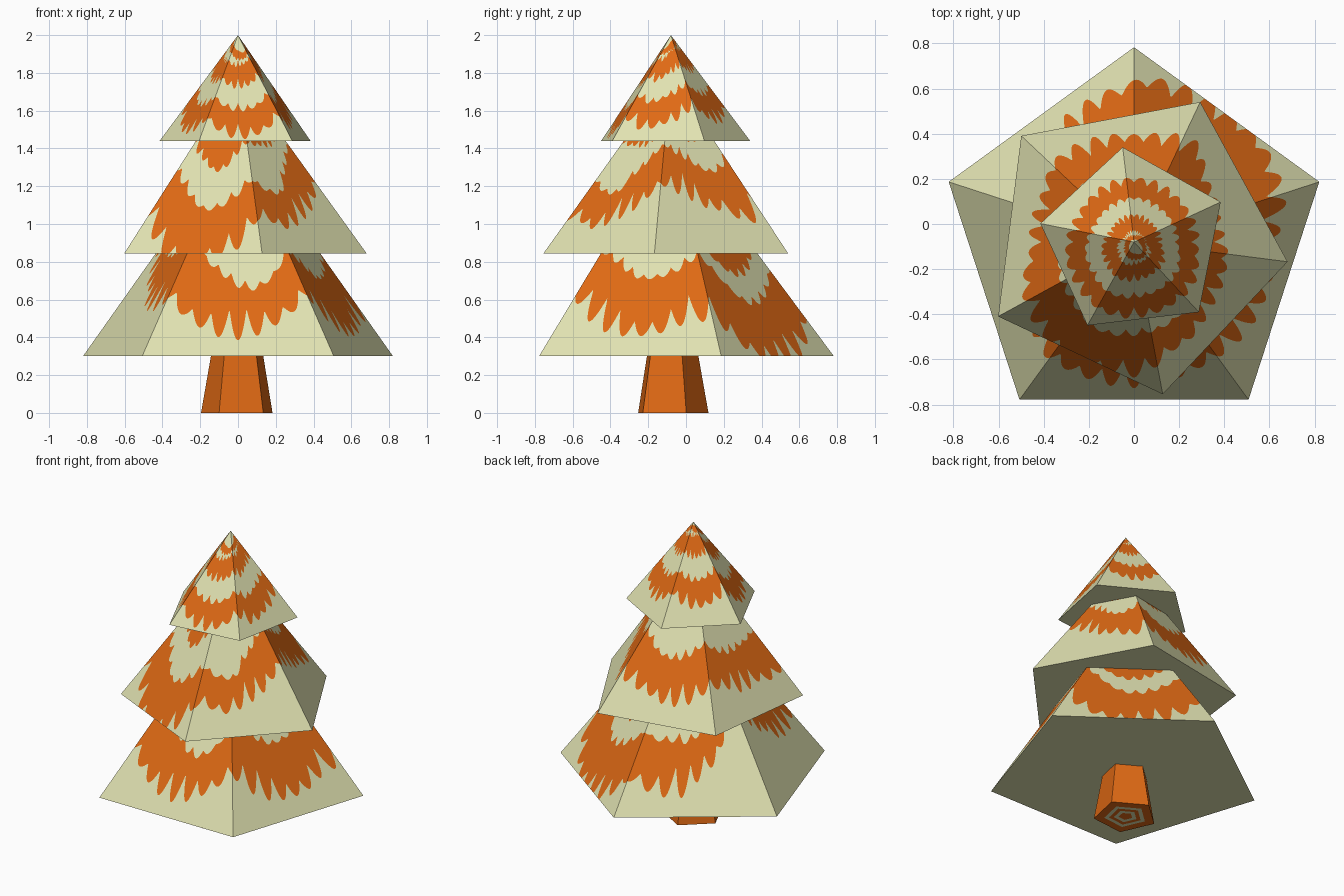
import bpy, math

if "Cube" in bpy.data.objects:
    bpy.data.objects.remove(bpy.data.objects["Cube"])

CY = -0.08          # the tree axis sits slightly forward
STEPS = 720         # angular steps, a multiple of five so corners stay sharp


def material(name, rgb):
    m = bpy.data.materials.new(name)
    m.diffuse_color = (*rgb, 1)
    m.use_nodes = True
    m.node_tree.nodes["Principled BSDF"].inputs["Base Color"].default_value = m.diffuse_color
    return m


cream = material("pale_cream", (0.75, 0.76, 0.44))
orange = material("burnt_orange", (0.74, 0.142, 0.007))


def make_object(name, verts, faces, mats):
    me = bpy.data.meshes.new(name)
    me.from_pydata(verts, [], faces)
    me.materials.append(cream)
    me.materials.append(orange)
    for p, m in zip(me.polygons, mats):
        p.material_index = m
    ob = bpy.data.objects.new(name, me)
    bpy.context.collection.objects.link(ob)
    return ob


def around(table, deg):
    """Periodic smooth interpolation of a {degrees: radius} table."""
    keys = sorted(table)
    deg %= 360
    for a, b in zip(keys, keys[1:] + [keys[0] + 360]):
        for d in (deg, deg + 360):
            if a <= d <= b:
                t = (d - a) / (b - a)
                t = t * t * (3 - 2 * t)
                return table[a] * (1 - t) + table[b % 360] * t


def rim(R, corner, deg):
    """Radius of a pentagon outline in a given direction."""
    off = (deg - corner) % 72 - 36
    return R * math.cos(math.radians(36)) / math.cos(math.radians(off))


def tier(name, R, corner, z0, z1, bands, teeth):
    """Pentagonal cone cut into rings; bands = (radius table, colour inside it, wave size)."""
    verts, faces, mats = [], [], []
    cols = []
    for i in range(STEPS):
        deg = corner + 360 * i / STEPS
        edge = rim(R, corner, deg)
        radii = [0.0]
        for table, _, amp in bands:
            ph = math.radians(deg) * teeth / 2
            size = amp * (0.8 + 0.35 * math.sin(math.radians(deg) * 7))
            r = around(table, deg) + size * (abs(math.sin(ph)) - 0.75)
            radii.append(min(max(r, radii[-1] + 0.001), edge - 0.001))
        radii.append(edge)
        a = math.radians(deg)
        cols.append(len(verts))
        for r in radii:
            verts.append((r * math.cos(a), CY + r * math.sin(a),
                          z1 - (z1 - z0) * r / edge))
    colours = [b[1] for b in bands] + [0]
    for i in range(STEPS):
        c, d = cols[i], cols[(i + 1) % STEPS]
        for k, m in enumerate(colours):
            if k == 0:
                faces.append((c, c + 1, d + 1))
            else:
                faces.append((c + k, c + k + 1, d + k + 1, d + k))
            mats.append(m)
    # flat underside
    n = len(colours)
    faces.append([c + n for c in reversed(cols)])
    mats.append(0)
    make_object(name, verts, faces, mats)


# Lower branches: one broad drip band and a hint of the next turn
tier("lower_branches", 0.863, 90, 0.30, 1.46, [
    ({0: .36, 54: .44, 100: .42, 150: .36, 250: .34, 300: .35}, 1, .03),
    ({20: .46, 54: .53, 90: .52, 116: .46, 150: .38, 235: .38, 250: .43,
      282: .49, 320: .43, 342: .45}, 0, .03),
    ({5: .63, 20: .69, 35: .71, 60: .71, 85: .72, 100: .67, 116: .62, 135: .54,
      160: .42, 192: .48, 212: .55, 235: .63, 282: .62, 325: .62}, 1, .09),
], 38)

# Middle branches
tier("middle_branches", 0.686, -7.3, 0.845, 1.79, [
    ({0: .20, 90: .22, 180: .23, 225: .27, 250: .30, 275: .26, 310: .22}, 1, .03),
    ({12: .26, 54: .32, 90: .34, 135: .34, 180: .33, 215: .37, 250: .42,
      285: .40, 304: .38, 325: .30, 340: .27}, 0, .03),
    ({12: .38, 40: .42, 57: .51, 90: .47, 110: .48, 133: .50, 157: .45, 180: .45,
      209: .54, 230: .58, 270: .58, 293: .50, 325: .43, 345: .42}, 1, .07),
], 34)

# Top branches: narrow rings winding up to the tip
outer = {0: .28, 45: .275, 90: .28, 150: .275, 205: .31, 250: .335, 277: .325, 320: .32}


def inset(d):
    return {k: v - d for k, v in outer.items()}


tier("top_branches", 0.423, 24.8, 1.44, 2.0, [
    ({0: .02, 90: .01, 180: .015, 270: .05, 300: .06}, 0, 0),
    ({0: .05, 90: .03, 180: .04, 270: .08, 300: .08}, 1, .01),
    (inset(.23), 0, .02),
    (inset(.16), 1, .03),
    (inset(.085), 0, .025),
    (outer, 1, .045),
], 28)


# Trunk: tapered pentagon, ringed on the cut end
def ring(r, z):
    return [(r * math.cos(math.radians(24 + 72 * k)),
             CY + r * math.sin(math.radians(24 + 72 * k)), z) for k in range(5)]


verts = ring(0.143, 0.32)
faces, mats = [[0, 1, 2, 3, 4]], [1]
sizes = [0.2, 0.135, 0.105, 0.075, 0.045, 0.02]
for n, r in enumerate(sizes):
    verts += ring(r, 0.0)
    for k in range(5):
        a, b = n * 5 + k, n * 5 + (k + 1) % 5
        faces.append((a, a + 5, b + 5, b))
        mats.append(0 if n in (2, 4) else 1)
faces.append([len(verts) - 1 - k for k in range(5)])
mats.append(1)
make_object("trunk", verts, faces, mats)
